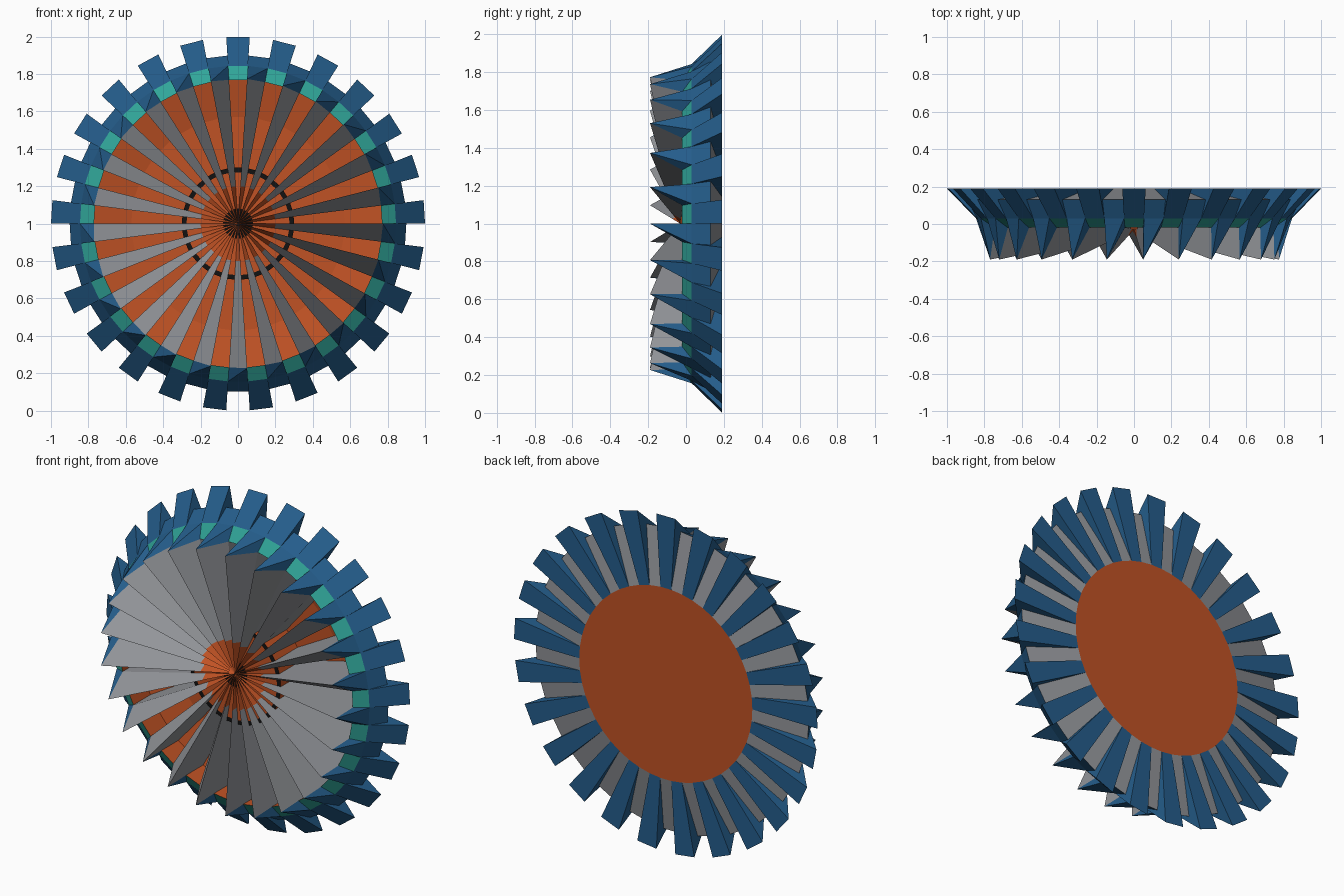
import bpy, bmesh, math

if "Cube" in bpy.data.objects:
    bpy.data.objects.remove(bpy.data.objects["Cube"])

N = 25                      # number of teeth
STEP = 2 * math.pi / N
HALF = STEP / 4             # half the angular width of one tooth or gap


def mat(name, c):
    m = bpy.data.materials.new(name)
    m.diffuse_color = (*c, 1)
    m.use_nodes = True
    m.node_tree.nodes["Principled BSDF"].inputs["Base Color"].default_value = m.diffuse_color
    return m


GRAY = mat("gray", (0.29, 0.30, 0.32))
ORANGE = mat("orange", (0.53, 0.085, 0.018))
BLUE = mat("blue", (0.018, 0.11, 0.26))
TEAL = mat("teal", (0.03, 0.38, 0.32))
BLACK = mat("black", (0.006, 0.006, 0.006))


def P(a, r, y):
    """Point at clockwise angle a from the top, radius r, depth y."""
    return (r * math.sin(a), y, 1 + r * math.cos(a))


def low(r):                 # low edge of a blade ramp
    return -0.03 + 0.01 * r / 0.77


def peak(r):                # high edge of a blade ramp
    return -0.03 - 0.16 * r / 0.77


def build(name, polys, mats):
    """polys: list of (points, material slot)"""
    bm = bmesh.new()
    for pts, slot in polys:
        f = bm.faces.new([bm.verts.new(p) for p in pts])
        f.material_index = slot
    bmesh.ops.remove_doubles(bm, verts=bm.verts, dist=1e-5)
    me = bpy.data.meshes.new(name)
    bm.to_mesh(me)
    bm.free()
    for m in mats:
        me.materials.append(m)
    ob = bpy.data.objects.new(name, me)
    bpy.context.collection.objects.link(ob)
    return ob


blades, valleys, back_teeth, back_gaps = [], [], [], []
R0, RH = 0.2, 0.30          # blade colour change radius, hub radius
DEEP = [(RH, 0.183), (0.57, 0.183), (0.77, 0.14)]   # valley floor profile
for k in range(N):
    # front sawtooth blade: cliff at a0, ramp falling to a1
    c = (k + 0.5) * STEP
    a0, a1 = c - HALF, c + HALF
    hub = P(0, 0, -0.03)
    A, B = P(a0, 0.775, -0.19), P(a1, 0.77, -0.02)
    Ai, Bi = P(a0, R0, peak(R0)), P(a1, R0, low(R0))
    F, Fi = P(a0, 0.77, -0.02), P(a0, R0, low(R0))
    C0, C1 = P(a0, 0.845, 0.03), P(a1, 0.845, 0.03)
    D0, D1 = P(a0, 0.9, 0.13), P(a1, 0.9, 0.13)
    blades += [([hub, Ai, Bi], 2), ([Ai, A, B, Bi], 0),
               ([hub, Fi, Ai], 2), ([Fi, F, A, Ai], 0),
               ([F, C0, A], 1), ([A, C0, C1], 1), ([A, C1, B], 1),
               ([C0, D0, D1, C1], 1)]
    # blade side walls running down to the valley floor
    for a in (a0, a1):
        wall = [P(a, RH, low(RH)), P(a, 0.77, -0.02)]
        wall += [P(a, r, y) for r, y in reversed(DEEP)]
        blades.append((wall if a == a1 else wall[::-1], 0))
    # gray notch floor behind the blade
    back_gaps.append(([D0, P(a0, 0.57, 0.19), P(a1, 0.57, 0.19), D1], 0))

    # hub sector with black ring dash
    b = k * STEP
    b0, b1 = b - HALF, b + HALF
    rs = [0.08, 0.275, RH]
    valleys.append(([hub, P(b0, rs[0], low(rs[0])), P(b1, rs[0], low(rs[0]))], 2))
    for r, s, slot in ((rs[0], rs[1], 0), (rs[1], rs[2], 2)):
        valleys.append(([P(b0, r, low(r)), P(b0, s, low(s)),
                         P(b1, s, low(s)), P(b1, r, low(r))], slot))
    # deep orange valley: hub wall, floor and outer wall up to the lip
    path = [(RH, low(RH))] + DEEP + [(0.77, -0.02)]
    for (r, y), (s, t) in zip(path, path[1:]):
        valleys.append(([P(b0, r, y), P(b0, s, t), P(b1, s, t), P(b1, r, y)], 0))
    # teal lip
    E0, E1 = P(b0, 0.845, 0.03), P(b1, 0.845, 0.03)
    valleys.append(([P(b0, 0.77, -0.02), E0, E1, P(b1, 0.77, -0.02)], 1))

    # rear tooth reaching the full radius
    T0, T1 = P(b0, 1.0, 0.19), P(b1, 1.0, 0.19)
    G0, G1 = P(b0, 0.57, 0.19), P(b1, 0.57, 0.19)
    H0, H1 = P(b0, 0.9, 0.13), P(b1, 0.9, 0.13)
    back_teeth += [([E0, T0, T1, E1], 0), ([G0, G1, T1, T0], 0),
                   ([E0, H0, T0], 0), ([H0, G0, T0], 0),
                   ([E1, T1, H1], 0), ([H1, T1, G1], 0)]

build("front_blades", blades, [GRAY, BLUE, ORANGE])
build("front_valleys", valleys, [ORANGE, TEAL, BLACK])
build("rear_teeth", back_teeth, [BLUE])
build("rear_notches", back_gaps, [GRAY])

# flat rear disc
rim = [P((i + 0.5) * STEP / 2, 0.57, 0.19) for i in range(2 * N)]
build("rear_disc", [(rim, 0)], [ORANGE])

# turn front faces towards -y and rear faces towards +y
for ob in bpy.data.objects:
    bm = bmesh.new()
    bm.from_mesh(ob.data)
    for f in bm.faces:
        if abs(f.normal.y) > 1e-3:
            back = not ob.name.startswith("front")
            if ob.name == "rear_teeth":
                back = f.normal.y ** 2 > 0.9
            if (f.normal.y > 0) != back:
                f.normal_flip()
    bm.to_mesh(ob.data)
    bm.free()
